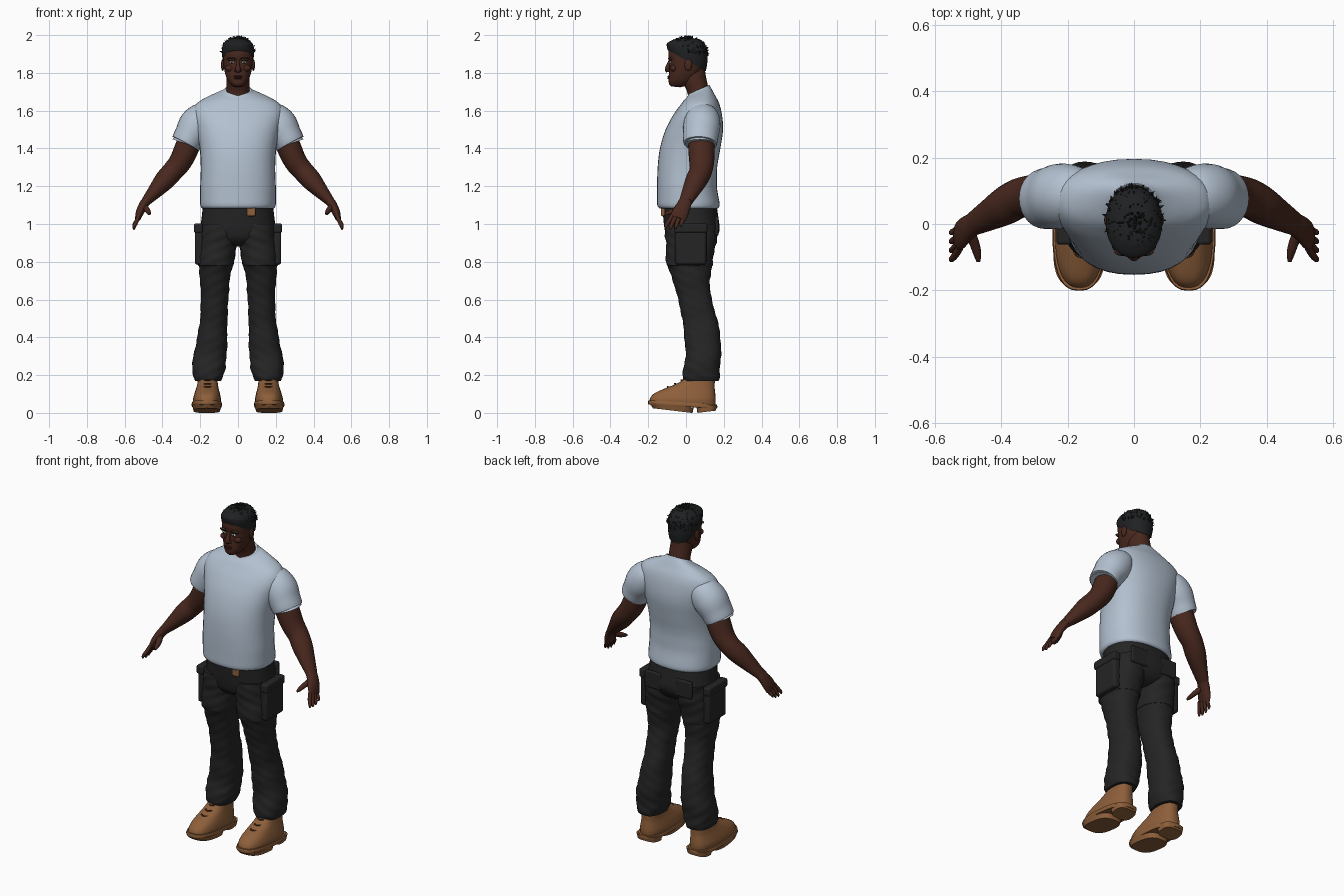
import bpy, bmesh, math, random
from mathutils import Vector, Matrix

if "Cube" in bpy.data.objects:
    bpy.data.objects.remove(bpy.data.objects["Cube"])
random.seed(4)


def material(name, r, g, b):
    m = bpy.data.materials.new(name)
    m.use_nodes = True
    m.diffuse_color = (r, g, b, 1)
    node = next(n for n in m.node_tree.nodes if n.type == "BSDF_PRINCIPLED")
    node.inputs["Base Color"].default_value = (r, g, b, 1)
    node.inputs["Roughness"].default_value = 0.8
    return m


skin = material("dark brown skin", .065, .021, .013)
lip = material("lip brown", .05, .014, .01)
cloth = material("pale blue grey cloth", .45, .53, .63)
trouser = material("black trouser", .018, .018, .018)
hair_black = material("black hair", .014, .015, .016)
leather = material("tan leather", .27, .115, .043)
lace = material("dark brown lace", .07, .03, .012)
white = material("eye white", .7, .7, .7)


def finish(name, bm, mat, mirror=False, bevel=0, angle=50):
    bmesh.ops.recalc_face_normals(bm, faces=bm.faces[:])
    me = bpy.data.meshes.new(name)
    bm.to_mesh(me)
    bm.free()
    me.materials.append(mat)
    for p in me.polygons:
        p.use_smooth = True
    me.set_sharp_from_angle(angle=math.radians(angle))
    ob = bpy.data.objects.new(name, me)
    bpy.context.scene.collection.objects.link(ob)
    if bevel:
        mod = ob.modifiers.new("bevel", "BEVEL")
        mod.width, mod.segments = bevel, 3
    if mirror:
        mod = ob.modifiers.new("mirror", "MIRROR")
        mod.use_clip = False
        mod.use_mirror_merge = False
    return ob


def blend(keys, steps):
    """Smooth in-between sections that never overshoot their neighbours."""
    out, last = [], len(keys) - 1
    for i in range(last):
        quad = zip(keys[max(i - 1, 0)], keys[i], keys[i + 1], keys[min(i + 2, last)])
        quad = list(quad)
        for s in range(steps):
            t = s / steps
            row = []
            for a, b, c, d in quad:
                v = b + .5 * t * (c - a + t * (2*a - 5*b + 4*c - d + t * (3*(b - c) + d - a)))
                row.append(max(min(b, c), min(v, max(b, c))))
            out.append(row)
    return out + [keys[-1]]


def bridge(name, rings, mat, mirror):
    bm = bmesh.new()
    loops = [[bm.verts.new(p) for p in ring] for ring in rings]
    n = len(loops[0])
    for low, high in zip(loops, loops[1:]):
        for j in range(n):
            k = (j + 1) % n
            bm.faces.new((low[j], low[k], high[k], high[j]))
    bm.faces.new(loops[0][::-1])
    bm.faces.new(loops[-1])
    return finish(name, bm, mat, mirror)


def power_point(a, power):
    c, s = math.cos(a), math.sin(a)
    return (math.copysign(abs(c) ** (2 / power), c), math.copysign(abs(s) ** (2 / power), s))


def stack(name, keys, mat, mirror=False, power=2.3, steps=5, n=36, fold=0):
    """Level sections: centre x, half width, front y, back y, height, tilt."""
    rings = []
    for cx, rx, y0, y1, z, tilt in blend(keys, steps):
        ring = []
        for j in range(n):
            a = math.tau * j / n
            c, s = power_point(a, power)
            k = 1 + fold * math.sin(z * 75 + 2 * a) * math.sin(z * 31 + 3 * a)
            dy = s * k * (y1 - y0) / 2
            ring.append((cx + c * k * rx, (y0 + y1) / 2 + dy, z + tilt * dy))
        rings.append(ring)
    return bridge(name, rings, mat, mirror)


def limb(name, keys, mat, mirror=True, steps=4, n=20):
    """Sections across a path: x, y, z, radius in the front plane, radius in depth."""
    rows = blend(keys, steps)
    rings = []
    for i, (x, y, z, ru, rv) in enumerate(rows):
        t = Vector(rows[min(i + 1, len(rows) - 1)][:3]) - Vector(rows[max(i - 1, 0)][:3])
        u = t.cross(Vector((0, 1, 0))).normalized()
        v = u.cross(t).normalized()
        angles = [math.tau * j / n for j in range(n)]
        rings.append([Vector((x, y, z)) + u * ru * math.cos(a) + v * rv * math.sin(a) for a in angles])
    return bridge(name, rings, mat, mirror)


def ball(name, at, size, mat, mirror=False):
    bm = bmesh.new()
    m = Matrix.Translation(at) @ Matrix.Diagonal((*size, 1))
    bmesh.ops.create_uvsphere(bm, u_segments=20, v_segments=12, radius=1, matrix=m)
    return finish(name, bm, mat, mirror)


def box(name, at, size, mat, mirror=False, bevel=.008):
    bm = bmesh.new()
    m = Matrix.Translation(at) @ Matrix.Diagonal((*size, 1))
    bmesh.ops.create_cube(bm, size=1, matrix=m)
    return finish(name, bm, mat, mirror, bevel, 30)


# Shirt body with a tilted neckline
stack("shirt_body", [
    (0, .19, -.14, .168, 1.083, 0), (0, .2, -.153, .178, 1.105, 0),
    (0, .2, -.153, .163, 1.2, 0), (0, .197, -.15, .165, 1.3, 0),
    (0, .203, -.138, .182, 1.4, 0), (0, .222, -.108, .196, 1.5, 0),
    (0, .24, -.066, .19, 1.58, 0), (0, .222, -.03, .175, 1.635, .05),
    (0, .16, -.01, .15, 1.672, .2), (0, .085, .008, .13, 1.7, .4),
    (0, .068, .014, .122, 1.712, .45), (0, .058, .024, .114, 1.706, .45)], cloth)
limb("shirt_sleeve", [
    (.14, .09, 1.585, .06, .07), (.18, .088, 1.56, .088, .09), (.22, .084, 1.52, .096, .098),
    (.252, .078, 1.47, .085, .094), (.277, .075, 1.425, .079, .088), (.275, .075, 1.43, .068, .072)],
    cloth, n=28)

# Arms, hands and fingers
limb("arm", [
    (.24, .08, 1.49, .06, .068), (.272, .082, 1.4, .064, .07), (.305, .083, 1.33, .06, .066),
    (.345, .078, 1.28, .056, .06), (.388, .055, 1.232, .054, .058), (.435, .028, 1.178, .041, .048),
    (.485, .0, 1.122, .026, .036)], skin)
limb("palm", [
    (.475, .004, 1.135, .026, .034), (.502, -.012, 1.098, .024, .038), (.52, -.03, 1.06, .021, .044),
    (.53, -.042, 1.03, .015, .042)], skin)
for i, finger in enumerate(("index", "middle", "ring", "little")):
    y, drop = -.072 + i * .021, (.006, .0, .004, .016)[i]
    tip = -.106 + i * .027
    limb(finger + "_finger", [
        (.525, y, 1.045, .011, .012), (.538, (y + tip) / 2 - .004, 1.012, .011, .011),
        (.549, tip, .985 + drop, .009, .009), (.551, tip - .004, .97 + drop, .004, .004)], skin, n=12)
limb("thumb", [
    (.498, -.02, 1.095, .017, .017), (.482, -.055, 1.075, .015, .016), (.472, -.09, 1.06, .012, .012),
    (.469, -.113, 1.052, .006, .006)], skin, n=12)

# Neck and head
stack("neck", [(0, .066, .015, .125, 1.66, .3), (0, .06, .005, .115, 1.72, .3),
               (0, .06, -.02, .105, 1.77, .2), (0, .055, -.03, .1, 1.82, 0)], skin, power=2)
stack("head", [
    (0, .018, -.08, -.03, 1.726, -.1), (0, .036, -.09, .0, 1.737, -.1), (0, .054, -.092, .035, 1.76, -.1),
    (0, .066, -.09, .07, 1.79, 0), (0, .073, -.088, .09, 1.82, 0), (0, .078, -.088, .1, 1.86, 0),
    (0, .079, -.094, .105, 1.9, 0), (0, .074, -.085, .1, 1.94, 0), (0, .05, -.06, .075, 1.968, 0),
    (0, .01, -.01, .02, 1.978, 0)], skin)
limb("nose_bridge", [(0, -.083, 1.87, .008, .007), (0, -.092, 1.845, .009, .01),
                     (0, -.1, 1.818, .014, .012), (0, -.096, 1.806, .01, .008)], skin, mirror=False)
ball("nostril", (.012, -.094, 1.813), (.009, .011, .008), skin, True)
ball("brow_ridge", (.034, -.083, 1.873), (.026, .011, .009), skin, True)
ball("eyebrow", (.034, -.088, 1.876), (.022, .008, .0035), hair_black, True)
ball("cheekbone", (.043, -.066, 1.825), (.024, .018, .018), skin, True)
ball("eye", (.032, -.083, 1.856), (.013, .007, .006), white, True)
ball("iris", (.032, -.0865, 1.856), (.0055, .0045, .0055), hair_black, True)
ball("upper_lip", (0, -.09, 1.781), (.024, .009, .005), lip)
ball("lower_lip", (0, -.089, 1.772), (.021, .01, .006), lip)
ball("ear", (.081, .012, 1.842), (.009, .02, .031), skin, True)

# Hair cap with short leaning tufts
stack("hair_cap", [
    (0, .08, -.097, .105, 1.865, -.55), (0, .085, -.102, .113, 1.9, -.4), (0, .084, -.1, .113, 1.935, -.2),
    (0, .07, -.085, .097, 1.963, -.05), (0, .045, -.055, .065, 1.98, 0), (0, .01, -.01, .015, 1.985, 0)],
    hair_black, power=2.15)
bm = bmesh.new()
for i in range(260):
    h = random.uniform(-.1, 1)
    a = random.uniform(0, math.tau)
    flat = math.sqrt(1 - h * h)
    normal = Vector((flat * math.cos(a), flat * math.sin(a), h))
    at = Vector((normal.x * .083, .006 + normal.y * .104, 1.9 + normal.z * .083))
    if at.z < 1.915 - .35 * at.y:
        continue
    lean = Vector((random.uniform(-1, 1), random.uniform(-1, .6), random.uniform(-.2, .8)))
    turn = (normal * .8 + lean * .7).to_track_quat("Z", "Y").to_matrix().to_4x4()
    bmesh.ops.create_cone(bm, cap_ends=True, segments=5, radius1=.011, radius2=.001,
                          depth=.034, matrix=Matrix.Translation(at) @ turn)
finish("hair_tufts", bm, hair_black, angle=30)

# Trousers: hips, legs, pockets
stack("trouser_hips", [
    (0, .185, -.125, .162, 1.1, 0), (0, .193, -.12, .172, 1.03, 0), (0, .2, -.113, .178, .97, 0),
    (0, .185, -.1, .16, .925, 0), (0, .12, -.07, .13, .895, 0), (0, .05, -.03, .09, .88, 0)], trouser)
stack("trouser_leg", [(.5 * (a + b), .5 * (b - a), y0, y1, z, 0) for a, b, y0, y1, z in (
    (.01, .195, -.11, .172, 1.0), (.003, .207, -.11, .165, .93), (.008, .21, -.106, .152, .87),
    (.024, .216, -.104, .142, .787), (.031, .208, -.097, .136, .772), (.045, .2, -.066, .127, .69),
    (.051, .196, -.042, .136, .6), (.056, .2, -.02, .164, .5), (.057, .216, -.008, .182, .4),
    (.06, .236, -.002, .185, .3), (.066, .243, -.012, .18, .24), (.08, .238, -.02, .178, .195),
    (.09, .228, -.014, .172, .17))], trouser, mirror=True, steps=6, fold=.035)
box("cargo_pocket", (.206, .025, .885), (.045, .165, .2), trouser, True, .014)
box("cargo_pocket_flap", (.211, .025, .978), (.045, .175, .05), trouser, True, .01)
box("back_pocket", (.1, .163, .99), (.11, .02, .1), trouser, True)
box("belt_tab", (.07, -.122, 1.066), (.045, .02, .05), leather)

# Boots: upper, welt, tread, heel, laces
stack("boot_upper", [
    (.164, .07, -.188, .155, .04, 0), (.164, .074, -.192, .157, .07, 0), (.163, .068, -.172, .155, .1, 0),
    (.162, .06, -.115, .152, .128, 0), (.161, .054, -.048, .152, .155, 0), (.16, .052, -.008, .154, .185, 0),
    (.16, .052, .005, .155, .23, 0)], leather, mirror=True, power=2.5)
stack("boot_welt", [(.165, .078, -.199, .164, .033, -.06), (.165, .081, -.201, .166, .042, -.06),
                    (.165, .078, -.199, .164, .056, -.06)], leather, mirror=True, power=2.6, steps=2)
stack("boot_tread", [(.165, .07, -.175, .035, .012, -.12), (.165, .078, -.192, .04, .04, -.1)],
      leather, mirror=True, power=2.8, steps=1)
stack("boot_heel", [(.164, .062, .06, .158, .006, .12), (.164, .068, .055, .164, .04, .05)],
      leather, mirror=True, power=3, steps=1)
for i, (y, z) in enumerate(((-.098, .136), (-.06, .152), (-.026, .172))):
    limb(f"boot_lace_{i + 1}", [
        (.122, y + .045, z - .003, .004, .004), (.142, y + .014, z, .004, .004), (.161, y, z + .002, .004, .004),
        (.18, y + .014, z, .004, .004), (.2, y + .045, z - .003, .004, .004)], lace, n=8)
